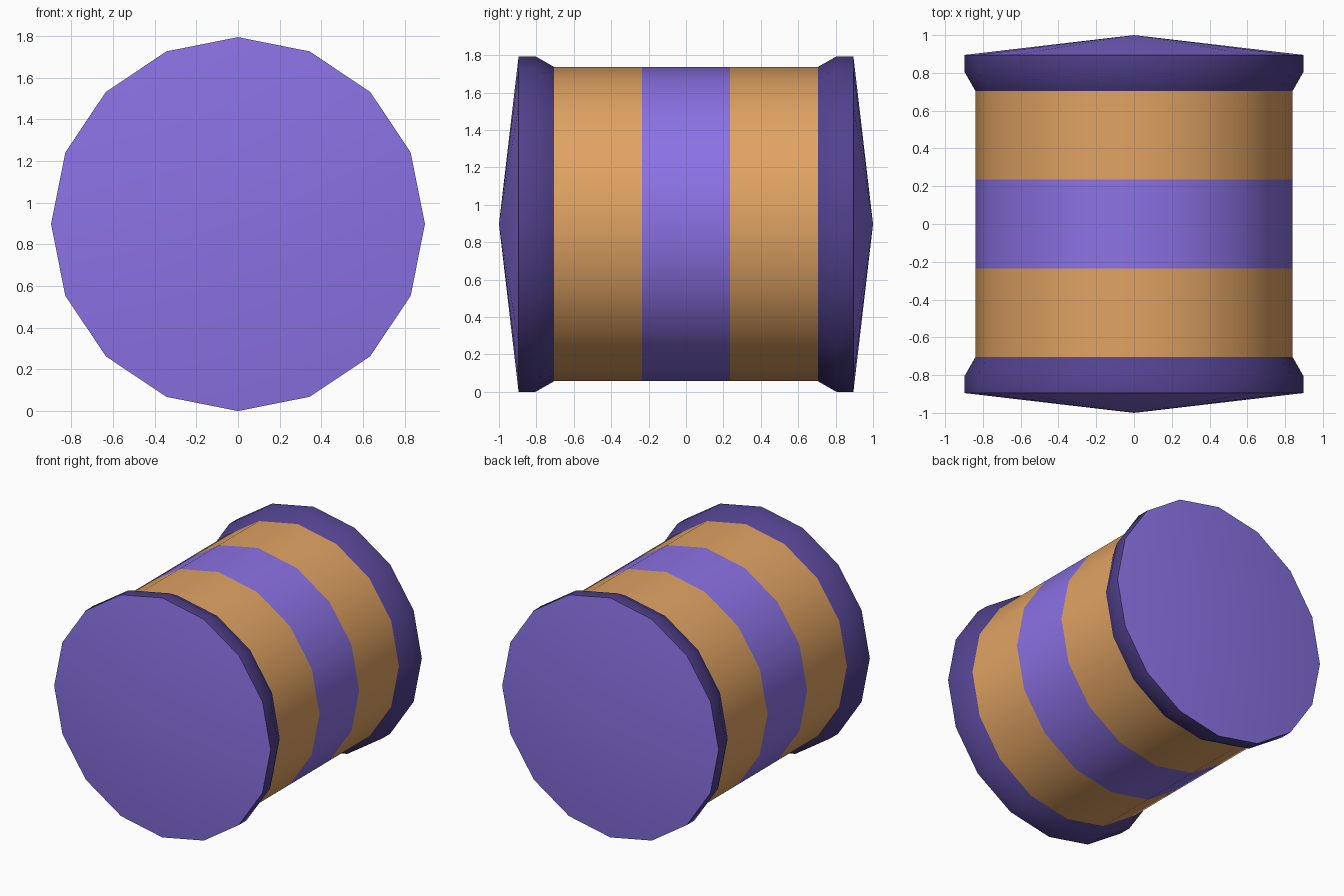
import bpy, bmesh, math

if "Cube" in bpy.data.objects:
    bpy.data.objects.remove(bpy.data.objects["Cube"])

SIDES = 16
CZ = 0.9


def material(name, rgb):
    m = bpy.data.materials.new(name)
    lin = [((c / 255 + 0.055) / 1.055) ** 2.4 for c in rgb]
    m.diffuse_color = (*lin, 1)
    m.use_nodes = True
    m.node_tree.nodes["Principled BSDF"].inputs["Base Color"].default_value = m.diffuse_color
    return m


purple = material("purple", (139, 114, 228))
dark_purple = material("dark purple", (82, 66, 142))
tan = material("tan orange", (224, 163, 99))


def lathe(name, profile, mats, bands=None):
    """Spin (y, radius) points around the y axis; bands gives a material index per segment."""
    bm = bmesh.new()
    rings = []
    for y, r in profile:
        if r == 0:
            rings.append([bm.verts.new((0, y, CZ))] * SIDES)
        else:
            rings.append([bm.verts.new((r * math.sin(2 * math.pi * i / SIDES), y,
                                        CZ + r * math.cos(2 * math.pi * i / SIDES)))
                          for i in range(SIDES)])
    for k in range(len(rings) - 1):
        a, b = rings[k], rings[k + 1]
        for i in range(SIDES):
            j = (i + 1) % SIDES
            f = bm.faces.new(list(dict.fromkeys((a[i], a[j], b[j], b[i]))))
            f.material_index = bands[k] if bands else 0
            f.smooth = True
    # normals outward from the axis and the centre
    for f in bm.faces:
        f.normal_update()
        c = f.calc_center_median()
        c.z -= CZ
        if f.normal.dot(c) < 0:
            f.normal_flip()
    me = bpy.data.meshes.new(name)
    bm.to_mesh(me)
    bm.free()
    for m in mats:
        me.materials.append(m)
    ob = bpy.data.objects.new(name, me)
    bpy.context.collection.objects.link(ob)
    return ob


# striped barrel
lathe("barrel", [(-0.705, 0.84), (-0.235, 0.84), (0.235, 0.84), (0.705, 0.84)],
      [tan, purple], [0, 1, 0])

# flared collar and shallow pointed cap at each end
for side, s in (("front", -1), ("back", 1)):
    lathe(side + "_collar", [(s * 0.705, 0.84), (s * 0.805, 0.897), (s * 0.895, 0.897)],
          [dark_purple])
    lathe(side + "_cap", [(s * 0.895, 0.897), (s * 1.0, 0)], [purple])

# rest exactly on the ground
for ob in bpy.data.objects:
    ob.location.z = -0.003
